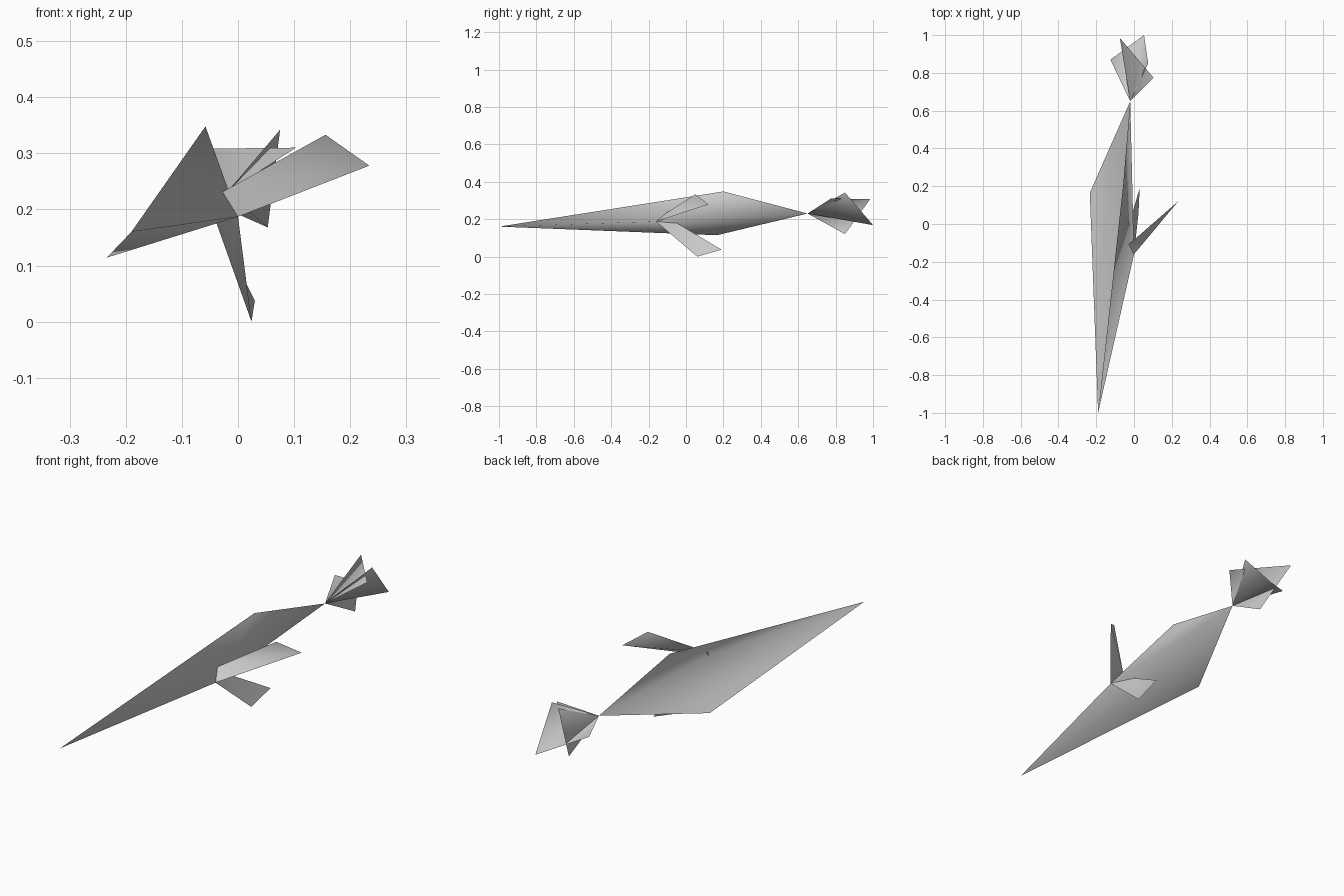
import bpy
from mathutils import Vector

cube = bpy.data.objects.get("Cube")
if cube:
    bpy.data.objects.remove(cube, do_unlink=True)

grey = bpy.data.materials.new("plain_grey")
grey.use_nodes = True
grey.diffuse_color = (0.6, 0.6, 0.6, 1)
grey.node_tree.nodes["Principled BSDF"].inputs["Base Color"].default_value = (0.6, 0.6, 0.6, 1)


def sheet(name, points, faces):
    """Thin smooth-shaded folded sheet from a few corner points."""
    mesh = bpy.data.meshes.new(name)
    mesh.from_pydata([Vector(p) for p in points], [], faces)
    mesh.materials.append(grey)
    for poly in mesh.polygons:
        poly.use_smooth = True
    mesh.update()
    obj = bpy.data.objects.new(name, mesh)
    bpy.context.collection.objects.link(obj)
    return obj


def folded_quad(name, a, b, c, d):
    """Four corners creased along the line from a to c."""
    return sheet(name, (a, b, c, d), [(0, 1, 2), (0, 2, 3)])


# Shared joints
nose = (-0.19, -1.0, 0.16)
tail_root = (-0.02, 0.65, 0.23)
keel = (0.0, -0.16, 0.187)
upper_root = (-0.03, -0.11, 0.23)
lower_root = (-0.04, -0.05, 0.18)

# Body: open V-shaped hull, creased along the keel
crest = (-0.058, 0.2, 0.348)
flank = (-0.234, 0.165, 0.114)
sheet("body", (nose, crest, tail_root, flank, keel),
      [(0, 4, 1), (4, 2, 1), (0, 3, 4), (3, 2, 4)])

# Side fins, growing from the keel
folded_quad("upper_fin", upper_root, keel, (0.234, 0.12, 0.278), (0.156, 0.05, 0.333))
folded_quad("lower_fin", lower_root, keel, (0.024, 0.06, 0.0), (0.03, 0.19, 0.037))

# Tail: two creased blades crossing each other
folded_quad("tail_blade_upper", tail_root, (0.103, 0.775, 0.31),
            (-0.075, 0.985, 0.308), (-0.01, 0.85, 0.12))
folded_quad("tail_blade_lower", tail_root, (-0.125, 0.87, 0.247),
            (0.053, 1.0, 0.168), (0.075, 0.85, 0.342))
